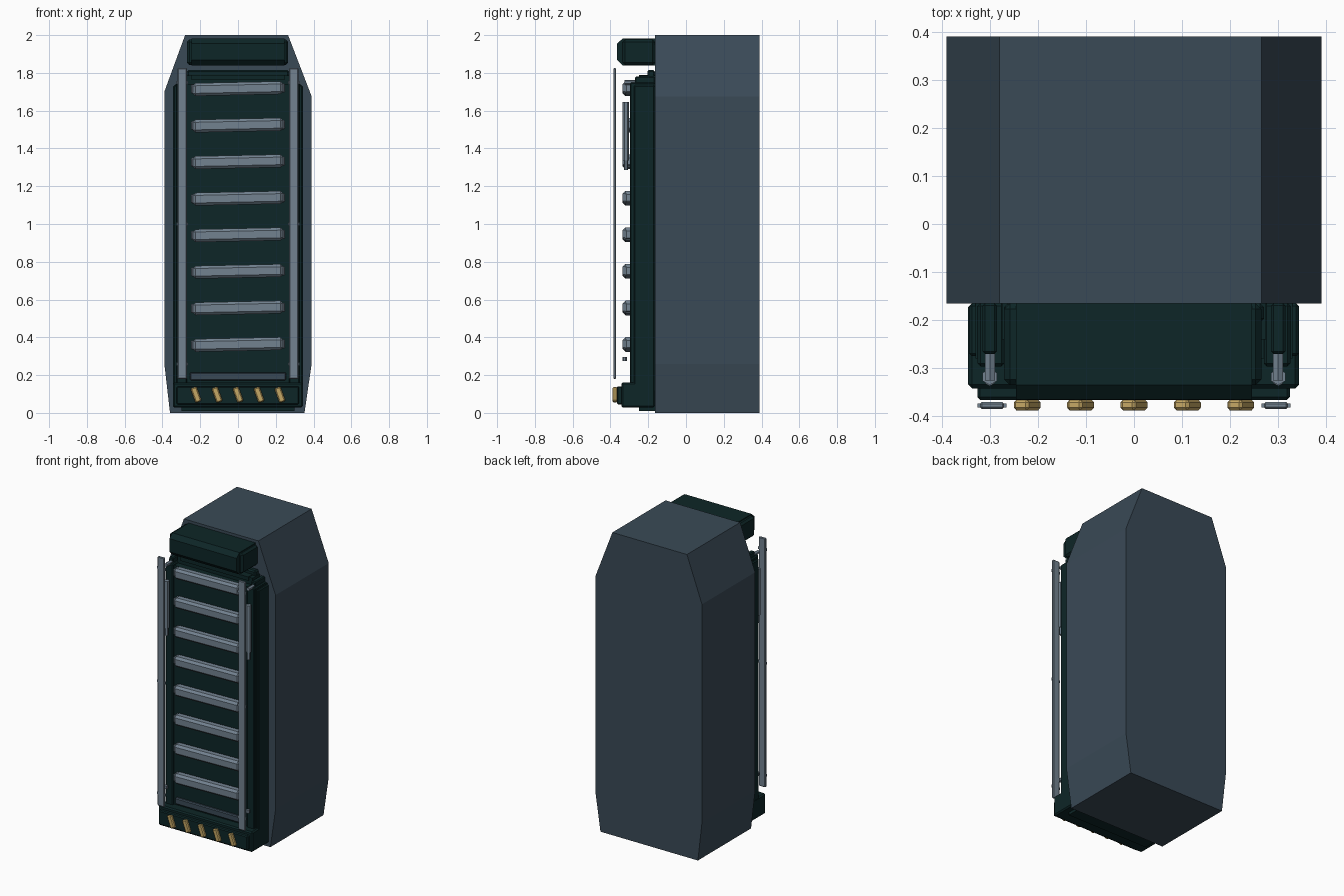
import bpy, bmesh, math
from mathutils import Matrix

if "Cube" in bpy.data.objects:
    bpy.data.objects.remove(bpy.data.objects["Cube"], do_unlink=True)


def material(name, rgb):
    m = bpy.data.materials.new(name)
    m.use_nodes = True
    m.diffuse_color = (*rgb, 1)
    bsdf = next(n for n in m.node_tree.nodes if n.type == 'BSDF_PRINCIPLED')
    bsdf.inputs["Base Color"].default_value = (*rgb, 1)
    bsdf.inputs["Roughness"].default_value = 0.6
    return m


slate = material("slate blue", (0.042, 0.068, 0.094))
dark = material("dark green", (0.004, 0.019, 0.020))
steel = material("steel grey", (0.17, 0.225, 0.28))
gold = material("gold", (0.56, 0.39, 0.13))


def finish(name, bm, mat):
    bmesh.ops.recalc_face_normals(bm, faces=bm.faces)
    mesh = bpy.data.meshes.new(name)
    bm.to_mesh(mesh)
    bm.free()
    mesh.materials.append(mat)
    ob = bpy.data.objects.new(name, mesh)
    bpy.context.collection.objects.link(ob)
    return ob


def prism(name, points, axis, start, end, mat):
    """Extrude a profile along x (points are y, z) or along y (points are x, z)."""
    bm = bmesh.new()
    place = (lambda a, b: (start, a, b)) if axis == 'x' else (lambda a, b: (a, start, b))
    face = bm.faces.new([bm.verts.new(place(a, b)) for a, b in points])
    out = bmesh.ops.extrude_face_region(bm, geom=[face])
    move = (end - start, 0, 0) if axis == 'x' else (0, end - start, 0)
    bmesh.ops.translate(bm, vec=move, verts=[v for v in out["geom"] if isinstance(v, bmesh.types.BMVert)])
    return finish(name, bm, mat)


def box(name, x, y, z, mat, bevel=0, tilt=0):
    """Box from ranges, optionally chamfered and turned about y."""
    bm = bmesh.new()
    bmesh.ops.create_cube(bm, size=1)
    bmesh.ops.scale(bm, vec=[r[1] - r[0] for r in (x, y, z)], verts=bm.verts)
    if bevel:
        bmesh.ops.bevel(bm, geom=bm.edges[:], offset=bevel, segments=1, affect='EDGES')
    bmesh.ops.rotate(bm, matrix=Matrix.Rotation(math.radians(tilt), 3, 'Y'), verts=bm.verts)
    bmesh.ops.translate(bm, vec=[sum(r) / 2 for r in (x, y, z)], verts=bm.verts)
    return finish(name, bm, mat)


def rod(name, x, y, z, radius, length, mat, axis='Z'):
    """Six-sided rod, upright or running front to back."""
    bm = bmesh.new()
    bmesh.ops.create_cone(bm, cap_ends=True, segments=6, radius1=radius, radius2=radius, depth=length)
    if axis == 'Y':
        bmesh.ops.rotate(bm, matrix=Matrix.Rotation(math.pi / 2, 3, 'X'), verts=bm.verts)
    bmesh.ops.translate(bm, vec=(x, y, z), verts=bm.verts)
    return finish(name, bm, mat)


BACK = -0.165  # front plane of the main body

# Main body with sloped shoulders and tapered foot
prism("body", [(-0.36, 0), (0.352, 0), (0.39, 0.26), (0.39, 1.675),
               (0.265, 2), (-0.28, 2), (-0.39, 1.70), (-0.39, 0.26)], 'y', BACK, 0.39, slate)

# Recessed panel and its stepped top
box("rear_panel", (-0.33, 0.33), (-0.28, BACK), (0.1, 1.74), dark)
box("panel_upper_step", (-0.275, 0.275), (-0.24, BACK), (1.7, 1.785), dark)
box("panel_top_step", (-0.27, 0.27), (-0.205, BACK), (1.7, 1.815), dark, 0.008)
box("upper_trim", (-0.25, 0.25), (-0.25, -0.2), (1.765, 1.79), dark)
box("lower_trim", (-0.255, 0.255), (-0.296, -0.27), (0.172, 0.215), slate, 0.006)

# Paired frame pillars, rails and handles
for side, s in (("right", -1), ("left", 1)):
    def span(a, b):
        return tuple(sorted((a * s, b * s)))
    box(side + "_pillar", span(0.27, 0.325), (-0.296, BACK), (0.1, 1.75), dark, 0.006)
    box(side + "_outer_flange", span(0.3, 0.343), (-0.275, BACK), (0.1, 1.735), dark, 0.006)
    box(side + "_rail", span(0.27, 0.32), (-0.385, -0.37), (0.18, 1.825), steel, 0.004)
    rod(side + "_handle", 0.30 * s, -0.318, 1.49, 0.017, 0.31, steel)
    rod(side + "_handle_end", 0.30 * s, -0.318, 1.31, 0.011, 0.05, steel)
    rod(side + "_lower_stud", 0.30 * s, -0.325, 0.285, 0.012, 0.02, steel)
    rod(side + "_upper_stud", 0.30 * s, -0.28, 1.75, 0.012, 0.09, steel, 'Y')
    box(side + "_upper_clip", span(0.285, 0.315), (-0.27, BACK), (1.74, 1.78), dark, 0.005)
    for i, z in enumerate((0.26, 1.0, 1.75)):
        box(f"{side}_rail_clip_{i + 1}", span(0.265, 0.325), (-0.382, -0.373), (z - 0.008, z + 0.008), steel)

# Ladder of slightly tilted slats
for i in range(8):
    z = 0.362 + i * 0.1935
    box(f"slat_{i + 1}", (-0.24, 0.24), (-0.335, -0.275), (z - 0.034, z + 0.034), steel, 0.014, -1.2)
    box(f"slat_core_{i + 1}", (-0.25, 0.25), (-0.322, -0.275), (z - 0.024, z + 0.024), steel, 0.006, -0.6)

# Header hood with chamfered front
prism("header", [(BACK, 1.838), (-0.335, 1.838), (-0.365, 1.868), (-0.365, 1.955),
                 (-0.335, 1.982), (BACK, 1.982)], 'x', -0.245, 0.245, dark)
box("header_sides", (-0.27, 0.265), (-0.335, BACK), (1.842, 1.976), dark, 0.012)

# Base block with a front plate and diagonal gold bars
box("base_block", (-0.345, 0.343), (-0.342, BACK), (0.028, 0.162), dark, 0.008)
box("base_front_plate", (-0.326, 0.324), (-0.366, -0.3), (0.045, 0.14), dark, 0.006)
box("base_underside", (-0.3, 0.3), (-0.25, BACK), (0.01, 0.05), dark)
for i in range(5):
    x = (i - 2) * 0.111
    box(f"gold_bar_{i + 1}", (x - 0.017, x + 0.017), (-0.388, -0.365), (0.055, 0.137), gold, 0.006, -20)
